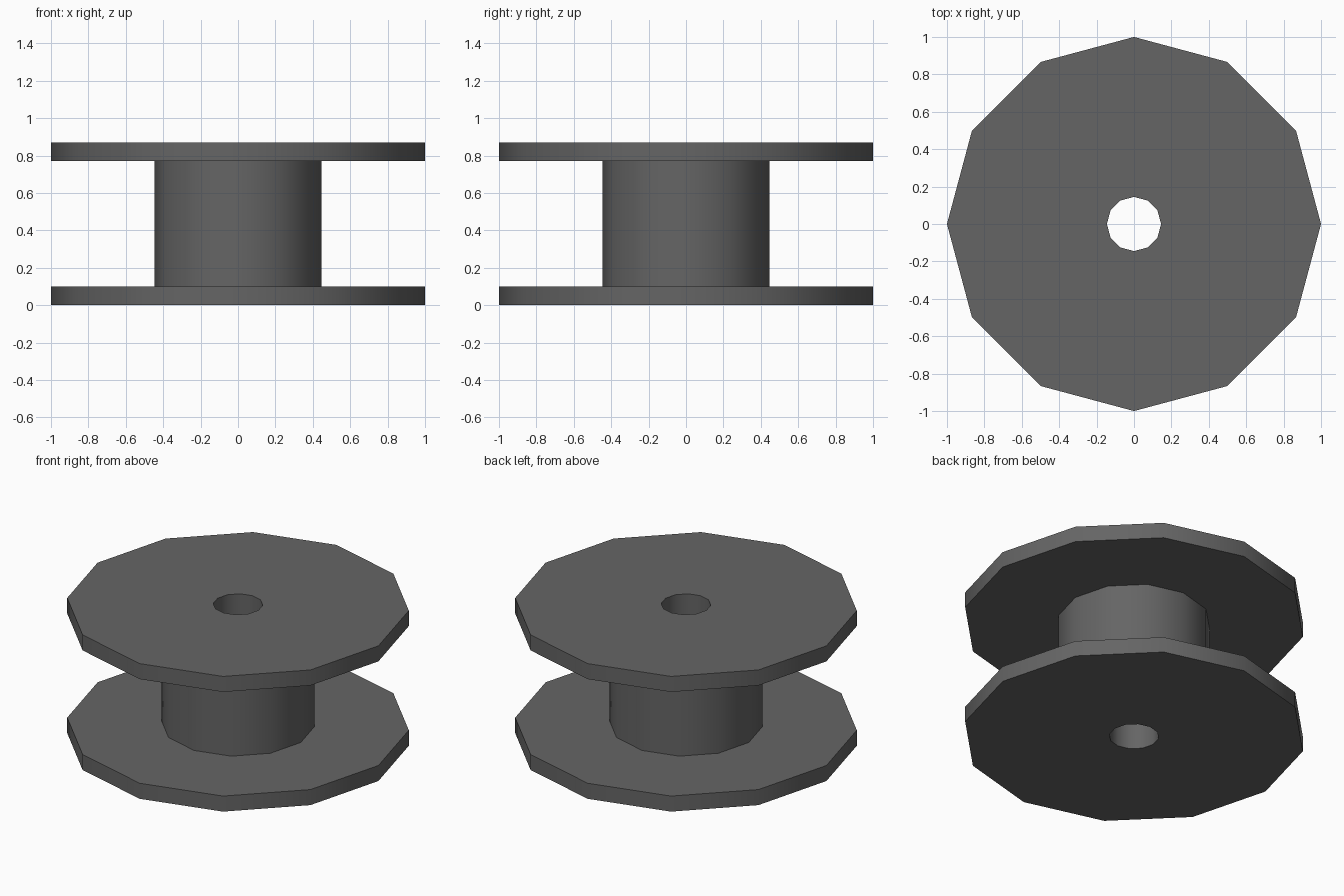
import bpy, bmesh, math

cube = bpy.data.objects.get("Cube")
if cube:
    bpy.data.objects.remove(cube, do_unlink=True)

SIDES = 12
FLANGE_R, HUB_R, BORE_R = 1.0, 0.447, 0.145
HEIGHT, FLANGE_T = 0.87, 0.1

# Dark grey plastic
grey = bpy.data.materials.new("dark_grey")
color = (0.13, 0.13, 0.13, 1)
grey.use_nodes = True
grey.diffuse_color = color
grey.node_tree.nodes["Principled BSDF"].inputs["Base Color"].default_value = color


def lathe(name, profile):
    """Revolve a closed (radius, z) profile about the z axis."""
    bm = bmesh.new()
    rings = []
    for r, z in profile:
        angles = [math.tau * i / SIDES for i in range(SIDES)]
        rings.append([bm.verts.new((r * math.cos(a), r * math.sin(a), z)) for a in angles])
    for lower, upper in zip(rings, rings[1:] + rings[:1]):
        for i in range(SIDES):
            j = (i + 1) % SIDES
            bm.faces.new((lower[i], lower[j], upper[j], upper[i]))
    bmesh.ops.recalc_face_normals(bm, faces=bm.faces)
    mesh = bpy.data.meshes.new(name)
    bm.to_mesh(mesh)
    bm.free()
    mesh.materials.append(grey)
    obj = bpy.data.objects.new(name, mesh)
    bpy.context.collection.objects.link(obj)
    bpy.ops.object.select_all(action="DESELECT")
    obj.select_set(True)
    bpy.context.view_layer.objects.active = obj
    bpy.ops.object.shade_smooth_by_angle(angle=math.radians(40))
    return obj


# Spool: two flanges, hub and through bore in one continuous profile
top = HEIGHT - FLANGE_T
lathe("spool", [
    (BORE_R, 0), (FLANGE_R, 0), (FLANGE_R, FLANGE_T), (HUB_R, FLANGE_T),
    (HUB_R, top), (FLANGE_R, top), (FLANGE_R, HEIGHT), (BORE_R, HEIGHT),
])
